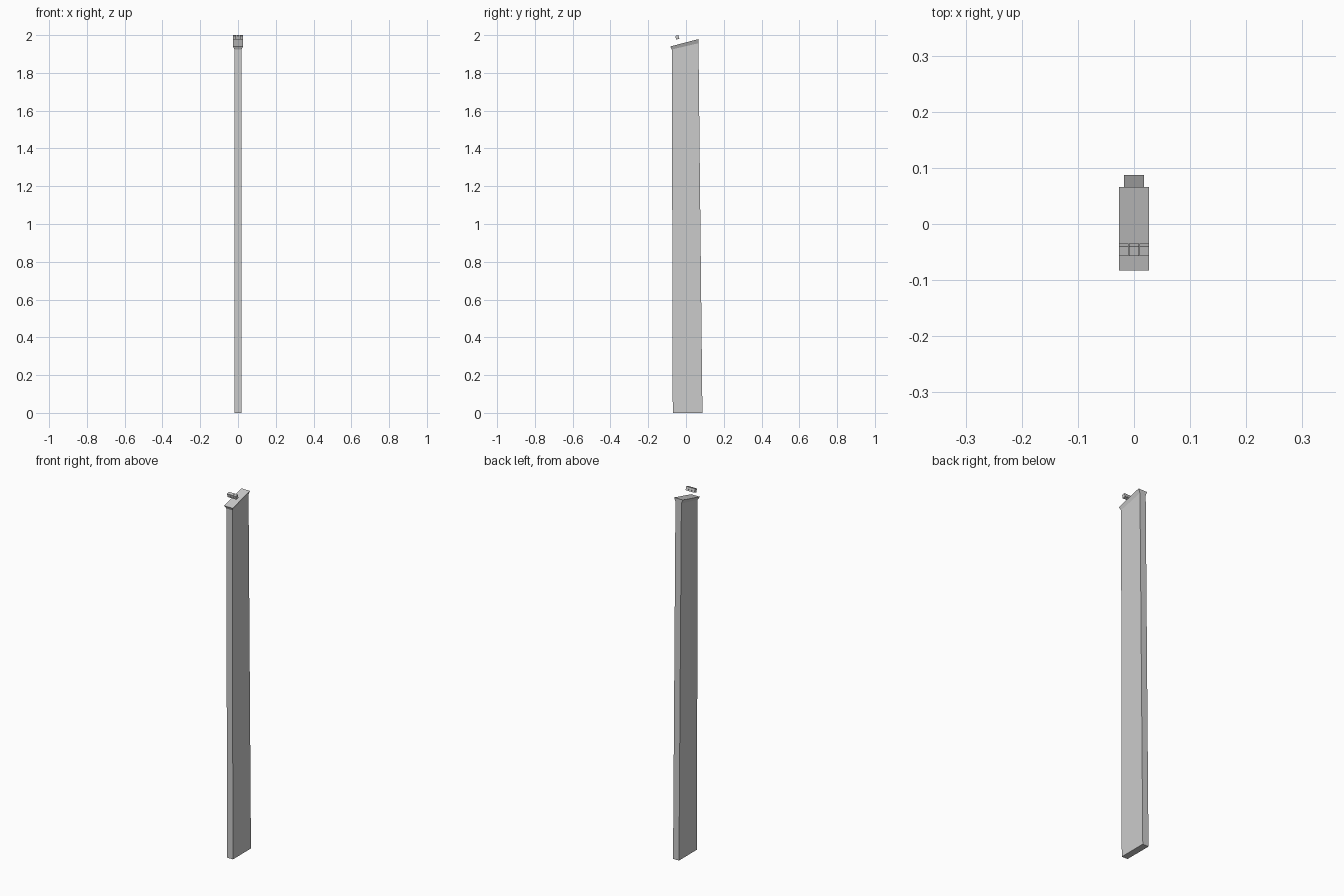
import bpy, bmesh
from math import radians
from mathutils import Matrix

if "Cube" in bpy.data.objects:
    bpy.data.objects.remove(bpy.data.objects["Cube"])


def finish(name, bm):
    bmesh.ops.recalc_face_normals(bm, faces=bm.faces)
    mesh = bpy.data.meshes.new(name)
    bm.to_mesh(mesh)
    bm.free()
    obj = bpy.data.objects.new(name, mesh)
    bpy.context.collection.objects.link(obj)
    return obj


def lofted_post(name, sections):
    # each section: half width, front y, front z, back y, back z
    bm = bmesh.new()
    rings = []
    for w, yf, zf, yb, zb in sections:
        rings.append([bm.verts.new(c) for c in
                      ((-w, yf, zf), (w, yf, zf), (w, yb, zb), (-w, yb, zb))])
    for a, b in zip(rings, rings[1:]):
        for i in range(4):
            j = (i + 1) % 4
            bm.faces.new((a[i], a[j], b[j], b[i]))
    bm.faces.new(rings[0][::-1])
    bm.faces.new(rings[-1])
    return finish(name, bm)


def tilted_block(name, x, size, centre_y, centre_z, tilt):
    bm = bmesh.new()
    bmesh.ops.create_cube(bm, size=1)
    bmesh.ops.transform(
        bm, verts=bm.verts,
        matrix=Matrix.Translation((x, centre_y, centre_z))
        @ Matrix.Rotation(tilt, 4, 'X') @ Matrix.Diagonal((*size, 1)))
    return finish(name, bm)


# Tall tapered post with a flared, sloping top
lofted_post("post", [
    (0.018, -0.070, 0.0, 0.087, 0.0),
    (0.018, -0.075, 1.924, 0.066, 1.957),
    (0.0265, -0.083, 1.940, 0.066, 1.979),
])

# Row of three small blocks floating above the sloping top
for label, x in (("left", -0.0182), ("middle", 0.0), ("right", 0.0182)):
    tilted_block(label + "_block", x, (0.0174, 0.0175, 0.0202),
                 -0.046, 1.988, radians(14))
